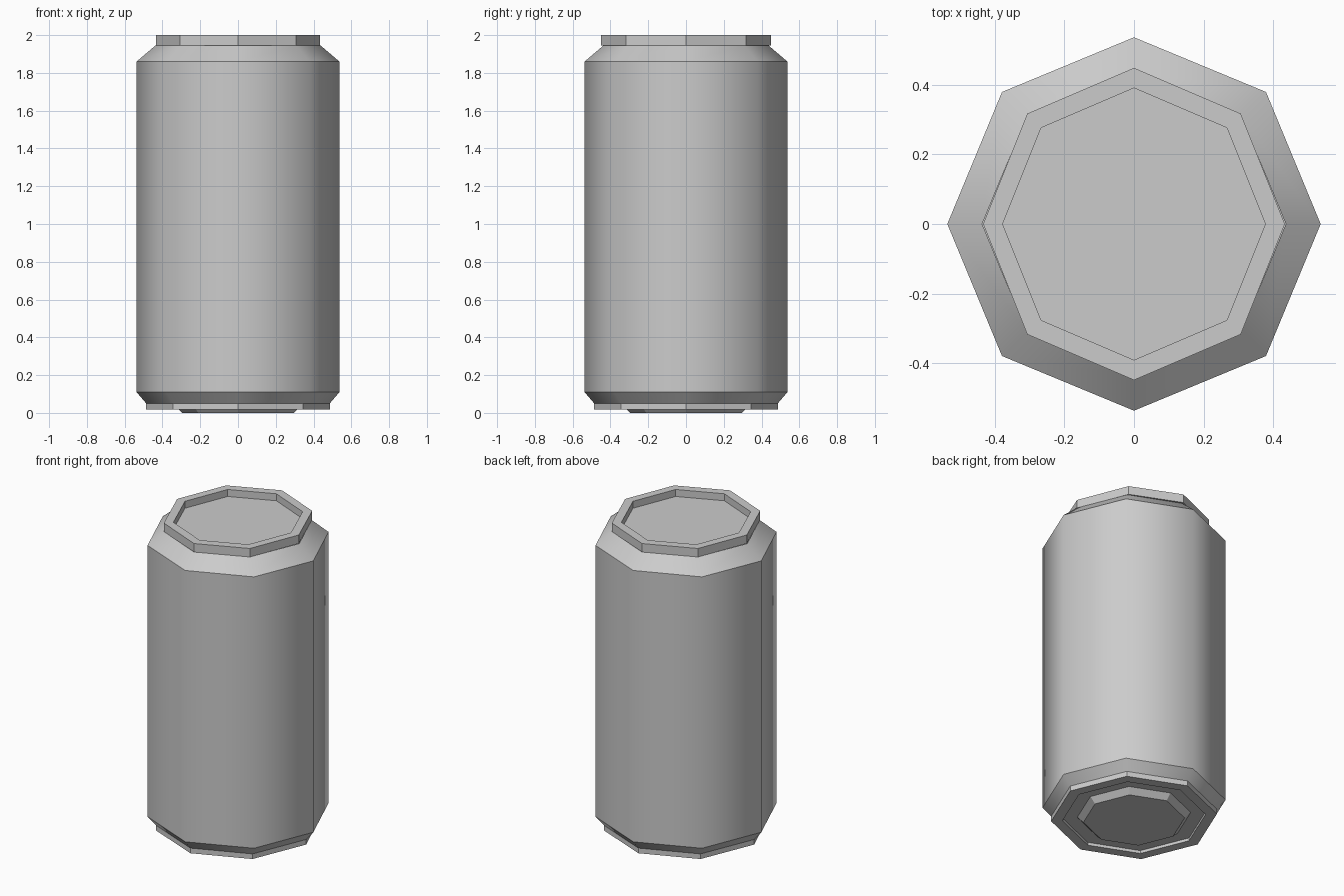
import bpy, bmesh
from math import cos, sin, pi

SIDES = 8

default = bpy.data.objects.get("Cube")
if default:
    bpy.data.objects.remove(default, do_unlink=True)

# One plain metal colour for the whole can
metal = bpy.data.materials.new("grey metal")
metal.use_nodes = True
grey = (0.6, 0.6, 0.6, 1)
metal.diffuse_color = grey
for node in metal.node_tree.nodes:
    if node.type == "BSDF_PRINCIPLED":
        node.inputs["Base Color"].default_value = grey


def turned(name, profile, smooth=False, squash=1, cap_low=False, cap_high=False):
    """Turn a (radius, height) profile into an eight-sided shell."""
    bm = bmesh.new()
    rings = []
    for r, z in profile:
        rings.append([bm.verts.new((r * squash * cos(2 * pi * i / SIDES),
                                    r * sin(2 * pi * i / SIDES), z))
                      for i in range(SIDES)])
    for low, high in zip(rings, rings[1:]):
        for i in range(SIDES):
            j = (i + 1) % SIDES
            face = bm.faces.new((low[i], low[j], high[j], high[i]))
            face.smooth = smooth
    if cap_low:
        bm.faces.new(rings[0][::-1])
    if cap_high:
        bm.faces.new(rings[-1])
    # Keep every horizontal ring crisp, rounding only around the can
    for ring in rings:
        for i in range(SIDES):
            edge = bm.edges.get((ring[i], ring[(i + 1) % SIDES]))
            edge.smooth = False
    mesh = bpy.data.meshes.new(name)
    bm.to_mesh(mesh)
    bm.free()
    mesh.materials.append(metal)
    obj = bpy.data.objects.new(name, mesh)
    bpy.context.collection.objects.link(obj)
    return obj


# Wall with lower bevel and sloped shoulder
turned("can_body", [(0.486, 0.05), (0.537, 0.11), (0.537, 1.86), (0.437, 1.945)],
       smooth=True)

# Raised top rim around a sunken lid
turned("top_rim_and_lid",
       [(0.41, 1.945), (0.449, 1.945), (0.449, 2.0), (0.391, 2.0), (0.391, 1.955)],
       squash=0.967, cap_high=True)

# Foot rim, recessed groove and tapered centre of the underside
turned("bottom_rim_and_base",
       [(0.297, 0.0), (0.333, 0.036), (0.42, 0.036), (0.42, 0.017),
        (0.486, 0.017), (0.486, 0.05)],
       cap_low=True)
